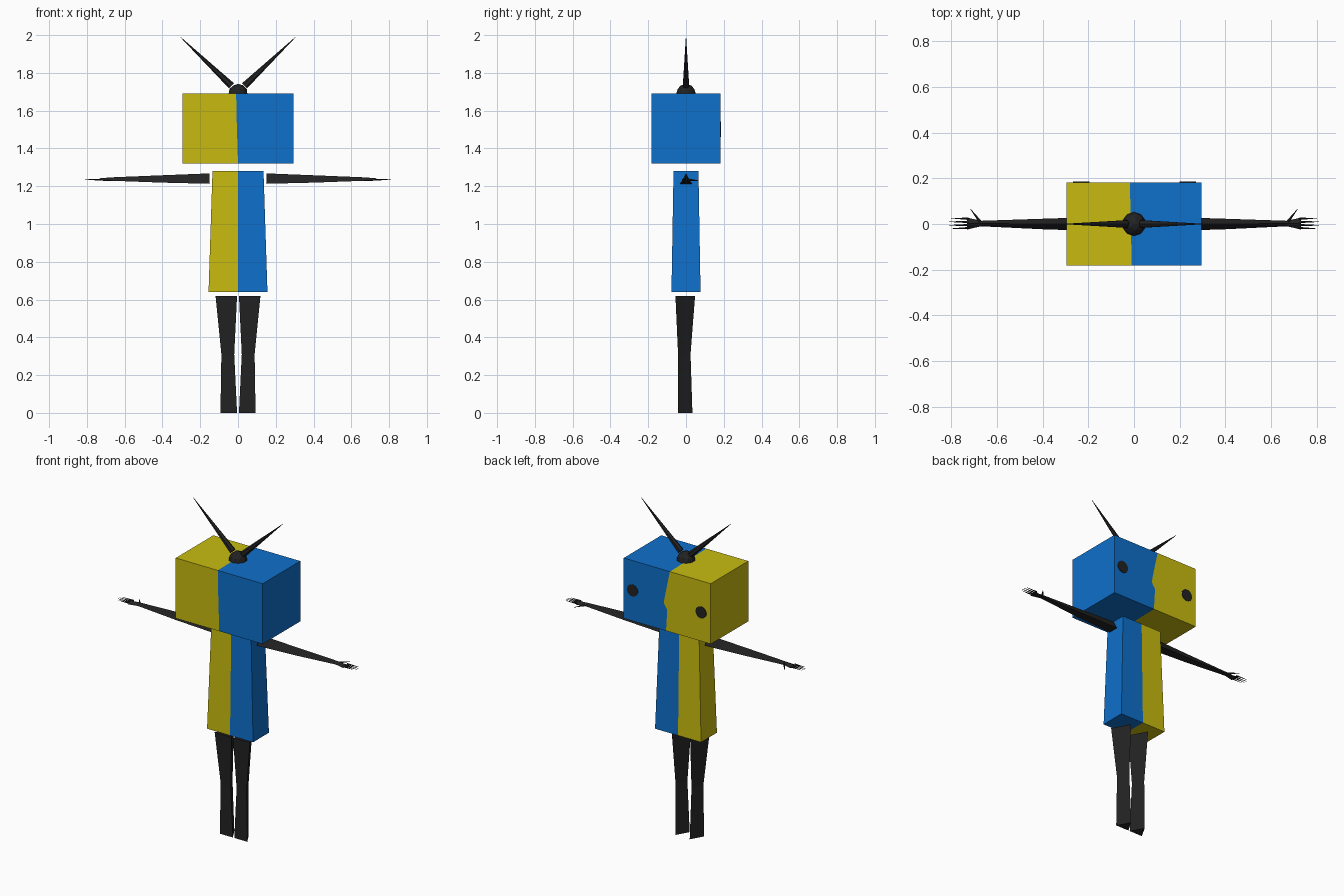
import bpy, bmesh, math
from mathutils import Vector, Matrix

if "Cube" in bpy.data.objects:
    bpy.data.objects.remove(bpy.data.objects["Cube"])


def material(name, rgb):
    m = bpy.data.materials.new(name)
    m.diffuse_color = (*rgb, 1)
    m.use_nodes = True
    m.node_tree.nodes["Principled BSDF"].inputs["Base Color"].default_value = m.diffuse_color
    return m


YELLOW = material("yellow", (0.58, 0.50, 0.005))
BLUE = material("blue", (0.0045, 0.16, 0.60))
BLACK = material("black", (0.016, 0.016, 0.016))


def finish(name, bm, *mats):
    bmesh.ops.remove_doubles(bm, verts=bm.verts, dist=1e-5)
    bmesh.ops.recalc_face_normals(bm, faces=bm.faces)
    me = bpy.data.meshes.new(name)
    bm.to_mesh(me)
    bm.free()
    for m in mats:
        me.materials.append(m)
    ob = bpy.data.objects.new(name, me)
    bpy.context.collection.objects.link(ob)
    return ob


def loft(bm, rings):
    """Skin a list of rings and cap both ends."""
    vs = [[bm.verts.new(p) for p in r] for r in rings]
    n = len(vs[0])
    for a, b in zip(vs, vs[1:]):
        for i in range(n):
            j = (i + 1) % n
            bm.faces.new((a[i], a[j], b[j], b[i]))
    bm.faces.new(vs[0])
    bm.faces.new(vs[-1])


def cone(bm, p0, p1, r0, r1, sides):
    d = Vector(p1) - Vector(p0)
    rot = d.to_track_quat('Z', 'Y').to_matrix().to_4x4()
    mat = Matrix.Translation((Vector(p0) + Vector(p1)) / 2) @ rot
    bmesh.ops.create_cone(bm, cap_ends=True, segments=sides, radius1=r0,
                          radius2=r1, depth=d.length, matrix=mat)


def split_block(name, top, bottom, front, back):
    """Two-coloured block; top/bottom = (half width, half depth, z),
    front/back = (x, z) seam points running from top to bottom."""
    bm = bmesh.new()

    def depth(z):
        t = (z - bottom[2]) / (top[2] - bottom[2])
        return bottom[1] + t * (top[1] - bottom[1])

    for index, side in enumerate((-1, 1)):
        loops = []
        for seam, sy in ((front, -1), (back, 1)):
            pts = [(side * top[0], top[2]), *seam, (side * bottom[0], bottom[2])]
            loops.append([bm.verts.new((x, sy * depth(z), z)) for x, z in pts])
        f, b = loops
        n = len(f)
        faces = [bm.faces.new(f), bm.faces.new(b)]
        for i in (0, n - 2, n - 1):          # top, bottom and outer side
            j = (i + 1) % n
            faces.append(bm.faces.new((f[i], f[j], b[j], b[i])))
        for face in faces:
            face.material_index = index
    return finish(name, bm, YELLOW, BLUE)


# Head, with a wavering colour seam down the face
heights = (1.69, 1.51, 1.485, 1.45, 1.32)
split_block("head", (0.295, 0.182, 1.69), (0.295, 0.182, 1.32),
            list(zip((-0.01, -0.006, -0.005, -0.004, 0.0), heights)),
            list(zip((-0.018, 0.02, 0.022, 0.0, 0.008), heights)))

# Tapered body
split_block("body", (0.135, 0.066, 1.28), (0.156, 0.077, 0.64),
            [(0, 1.28), (0, 0.64)], [(0, 1.28), (0, 0.64)])

# Eyes: thin discs on the face
for name, x, z in (("left_eye", -0.23, 1.497), ("right_eye", 0.235, 1.507)):
    bm = bmesh.new()
    cone(bm, (x, 0.179, z), (x, 0.185, z), 0.036, 0.036, 24)
    finish(name, bm, BLACK)

# Antenna knob
bm = bmesh.new()
bmesh.ops.create_icosphere(bm, subdivisions=2, radius=0.052,
                           matrix=Matrix.Translation((0, 0, 1.69)))
finish("antenna_knob", bm, BLACK)

for side, label in ((-1, "left"), (1, "right")):
    # Antenna
    bm = bmesh.new()
    cone(bm, (side * 0.035, 0, 1.732), (side * 0.305, 0, 1.99), 0.019, 0.001, 6)
    finish(label + "_antenna", bm, BLACK)

    # Three-sided leg: (z, centre x, half width, flat y, ridge y)
    bm = bmesh.new()
    loft(bm, [[(side * (cx - w), y0, z), (side * (cx + w), y0, z), (side * cx, y1, z)]
              for z, cx, w, y0, y1 in ((0.62, 0.062, 0.057, -0.056, 0.048),
                                       (0.31, 0.054, 0.034, -0.042, 0.024),
                                       (0.0, 0.049, 0.044, -0.043, 0.034))])
    finish(label + "_leg", bm, BLACK)

    # Three-sided arm ending in a flared palm: (x, centre y, half width, z low, z high)
    bm = bmesh.new()
    loft(bm, [[(side * x, cy - w, z0), (side * x, cy + w, z0), (side * x, cy, z1)]
              for x, cy, w, z0, z1 in ((0.15, 0, 0.031, 1.213, 1.268),
                                       (0.40, 0, 0.023, 1.219, 1.258),
                                       (0.67, 0.002, 0.012, 1.229, 1.247),
                                       (0.73, 0.002, 0.026, 1.229, 1.242))])
    finish(label + "_arm", bm, BLACK)

    # Fingers and thumb
    bm = bmesh.new()
    for y, tip in ((-0.018, 0.795), (-0.005, 0.81), (0.009, 0.81), (0.023, 0.80)):
        cone(bm, (side * 0.725, y, 1.235), (side * tip, y * 1.1, 1.235), 0.005, 0.001, 4)
    cone(bm, (side * 0.672, 0.008, 1.235), (side * 0.715, 0.065, 1.23), 0.007, 0.001, 4)
    finish(label + "_fingers", bm, BLACK)
